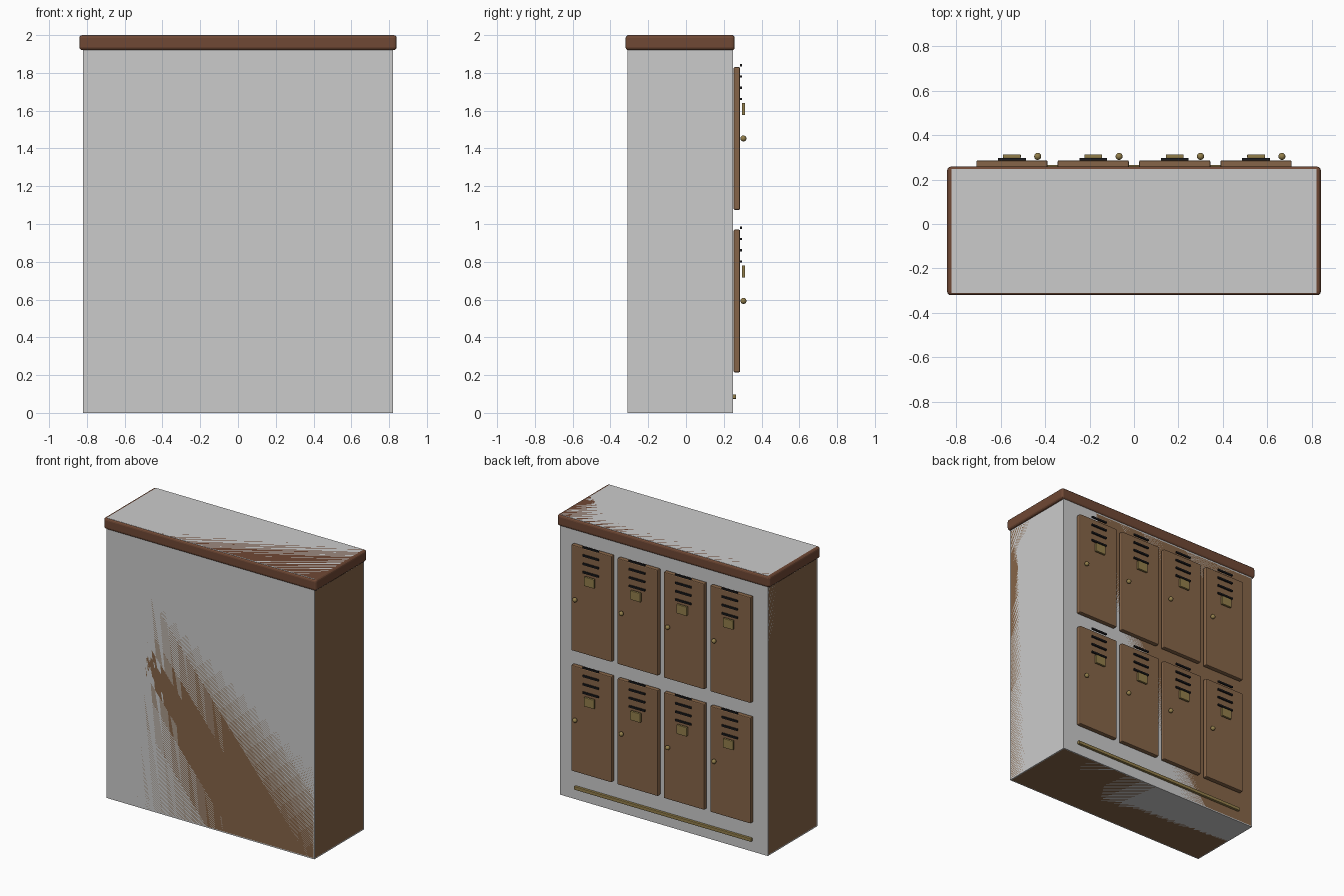
import bpy

if "Cube" in bpy.data.objects:
    bpy.data.objects.remove(bpy.data.objects["Cube"])

def material(name, rgb):
    m = bpy.data.materials.new(name)
    m.diffuse_color = (*rgb, 1)
    m.use_nodes = True
    m.node_tree.nodes["Principled BSDF"].inputs["Base Color"].default_value = m.diffuse_color
    return m

WOOD = material("wood", (0.24, 0.13, 0.065))
DARK_WOOD = material("dark_wood", (0.16, 0.065, 0.035))
BRASS = material("brass", (0.29, 0.21, 0.07))
SLOT = material("slot_black", (0.012, 0.012, 0.014))

def box(name, x, y, z, mat=None, bevel=0, segments=2):
    """Box from (min, max) ranges, optionally with rounded edges."""
    ranges = (x, y, z)
    bpy.ops.mesh.primitive_cube_add(size=1, location=[(a + b) / 2 for a, b in ranges])
    o = bpy.context.object
    o.name = name
    o.scale = [b - a for a, b in ranges]
    bpy.ops.object.transform_apply(location=False, rotation=False, scale=True)
    if mat:
        o.data.materials.append(mat)
    if bevel:
        mod = o.modifiers.new("bevel", 'BEVEL')
        mod.width = bevel
        mod.segments = segments
    return o

# Cabinet: plain outer shell, wooden carcass and overhanging top
box("outer_shell", (-0.82, 0.82), (-0.31, 0.248), (0, 2.0))
box("cabinet_body", (-0.82, 0.82), (-0.31, 0.248), (0, 1.92), WOOD, 0.008)
box("cabinet_top", (-0.84, 0.84), (-0.32, 0.258), (1.92, 2.0), DARK_WOOD, 0.016, 3)

# Brass rail along the bottom
box("bottom_rail", (-0.70, 0.70), (0.245, 0.266), (0.074, 0.098), BRASS, 0.004)

# Two rows of four locker doors
for row, z0 in enumerate((0.215, 1.075)):
    for col in range(4):
        cx = (col - 1.5) * 0.366
        tag = f"_{row + 1}_{col + 1}"
        box("door" + tag, (cx - 0.16, cx + 0.16), (0.252, 0.286),
            (z0, z0 + 0.755), WOOD, 0.006)
        # Vent slots
        for i in range(4):
            z = z0 + 0.765 - i * 0.0595
            box(f"vent{tag}_{i + 1}", (cx - 0.0625, cx + 0.0625), (0.286, 0.297),
                (z - 0.006, z + 0.006), SLOT)
        # Number plate
        box("plate" + tag, (cx - 0.04, cx + 0.04), (0.296, 0.313),
            (z0 + 0.502, z0 + 0.566), BRASS, 0.003)
        # Round knob
        bpy.ops.mesh.primitive_uv_sphere_add(
            segments=16, ring_count=10, radius=0.016,
            location=(cx + 0.116, 0.304, z0 + 0.378))
        knob = bpy.context.object
        knob.name = "knob" + tag
        knob.data.materials.append(BRASS)
        bpy.ops.object.shade_smooth()
